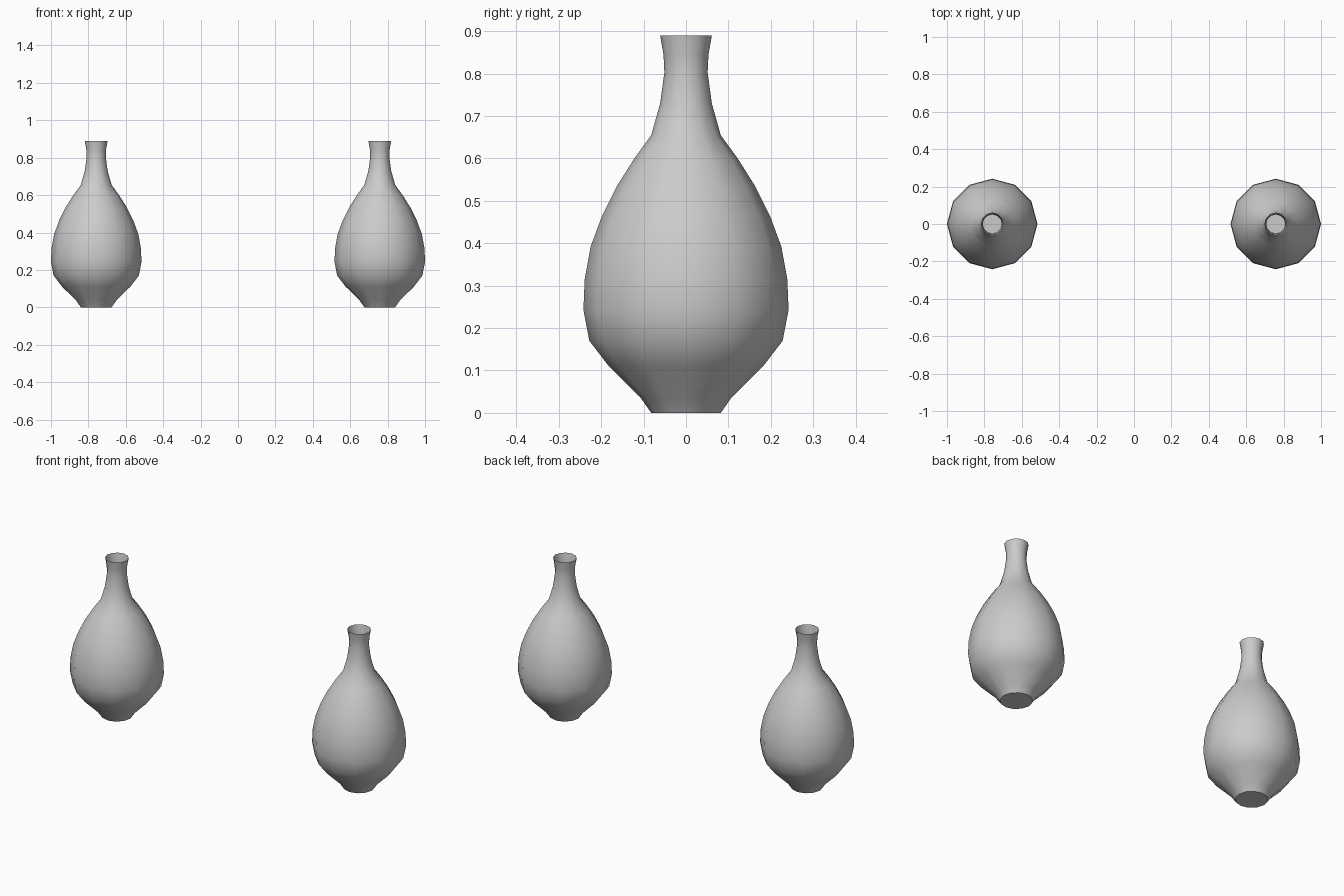
import bpy, bmesh, math

if "Cube" in bpy.data.objects:
    bpy.data.objects.remove(bpy.data.objects["Cube"])

# Outer profile (radius, height), foot to rim
PROFILE = [(0.082, 0), (0.108, 0.037), (0.182, 0.11), (0.228, 0.17), (0.242, 0.243),
           (0.239, 0.315), (0.225, 0.392), (0.198, 0.465), (0.163, 0.535), (0.122, 0.6),
           (0.082, 0.655), (0.061, 0.73), (0.051, 0.803), (0.053, 0.845), (0.061, 0.89)]
SIDES = 12


def vase(name, x):
    # Thin-walled turned body, open at the mouth
    bm = bmesh.new()
    rings = [[bm.verts.new((r * math.cos(math.tau * i / SIDES),
                            r * math.sin(math.tau * i / SIDES), z))
              for i in range(SIDES)] for r, z in PROFILE]
    for a, b in zip(rings, rings[1:]):
        for i in range(SIDES):
            j = (i + 1) % SIDES
            bm.faces.new((a[i], a[j], b[j], b[i]))
    # Flat foot
    bm.faces.new(rings[0][::-1])
    mesh = bpy.data.meshes.new(name)
    bm.to_mesh(mesh)
    bm.free()
    obj = bpy.data.objects.new(name, mesh)
    bpy.context.collection.objects.link(obj)
    obj.location.x = x
    bpy.ops.object.select_all(action='DESELECT')
    obj.select_set(True)
    bpy.context.view_layer.objects.active = obj
    bpy.ops.object.shade_smooth_by_angle(angle=math.radians(40))


for name, x in (("left_vase", -0.758), ("right_vase", 0.758)):
    vase(name, x)
